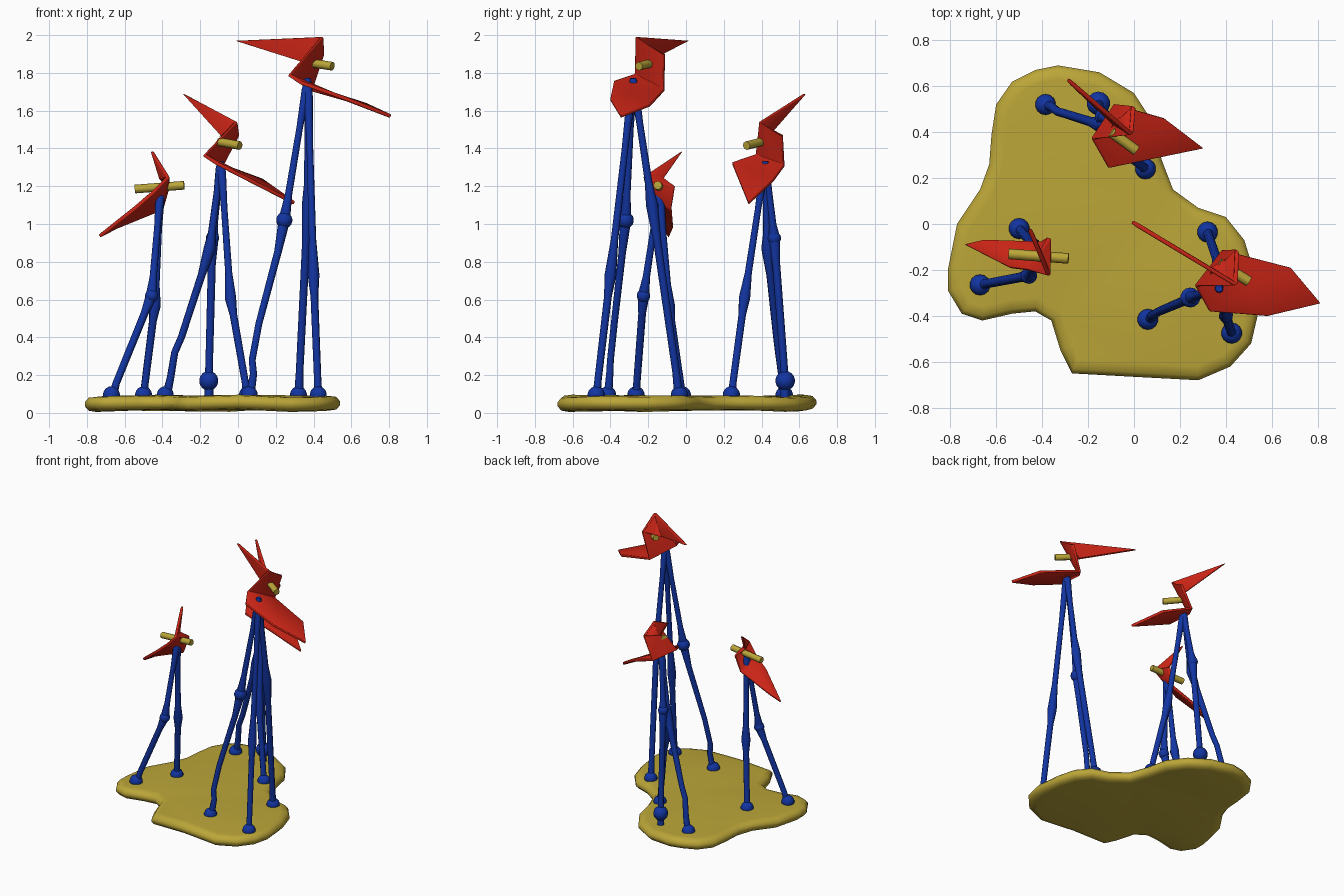
import bpy
import bmesh
from math import radians, sin
from mathutils import Vector

if "Cube" in bpy.data.objects:
    bpy.data.objects.remove(bpy.data.objects["Cube"])


def make_material(name, color):
    material = bpy.data.materials.new(name)
    material.use_nodes = True
    material.diffuse_color = (*color, 1)
    bsdf = next(n for n in material.node_tree.nodes if n.type == "BSDF_PRINCIPLED")
    bsdf.inputs["Base Color"].default_value = (*color, 1)
    return material


GOLD = make_material("gold", (.5, .38, .04))
BLUE = make_material("blue", (.006, .035, .36))
RED = make_material("red", (.6, .018, .008))


def add_mesh(name, mesh, material, angle=40):
    mesh.materials.clear()
    mesh.materials.append(material)
    mesh.shade_smooth()
    mesh.set_sharp_from_angle(angle=radians(angle))
    obj = bpy.data.objects.new(name, mesh)
    bpy.context.collection.objects.link(obj)
    return obj


def from_bmesh(name, bm, material, angle=40):
    bmesh.ops.recalc_face_normals(bm, faces=bm.faces[:])
    mesh = bpy.data.meshes.new(name)
    bm.to_mesh(mesh)
    bm.free()
    return add_mesh(name, mesh, material, angle)


def tube(name, path, material):
    """Round tube through (x, y, z, radius) points."""
    curve = bpy.data.curves.new(name + " path", "CURVE")
    curve.dimensions = "3D"
    curve.bevel_depth = 1
    curve.bevel_resolution = 2
    curve.use_fill_caps = True
    spline = curve.splines.new("POLY")
    spline.points.add(len(path) - 1)
    for point, (x, y, z, radius) in zip(spline.points, path):
        point.co = (x, y, z, 1)
        point.radius = radius
    helper = bpy.data.objects.new(name + " path", curve)
    bpy.context.collection.objects.link(helper)
    bpy.context.view_layer.update()
    graph = bpy.context.evaluated_depsgraph_get()
    mesh = bpy.data.meshes.new_from_object(helper.evaluated_get(graph))
    bpy.data.objects.remove(helper)
    return add_mesh(name, mesh, material, 60)


def ball(name, center, radius):
    bm = bmesh.new()
    bmesh.ops.create_uvsphere(bm, u_segments=14, v_segments=9, radius=radius)
    bmesh.ops.translate(bm, verts=bm.verts[:], vec=center)
    return from_bmesh(name, bm, BLUE, 60)


# Base: rounded, slightly wavy slab
def add_base():
    outline = [Vector(p) for p in (
        (-.33, .69), (-.15, .66), (0, .57), (.09, .43), (.12, .28), (.17, .15),
        (.28, .07), (.4, .03), (.48, -.07), (.52, -.2), (.54, -.39), (.51, -.52),
        (.42, -.62), (.28, -.68), (0, -.665), (-.27, -.65), (-.32, -.55),
        (-.36, -.42), (-.43, -.38), (-.53, -.39), (-.66, -.42), (-.75, -.39),
        (-.81, -.29), (-.81, -.2), (-.77, 0), (-.67, .15), (-.63, .26),
        (-.62, .39), (-.6, .52), (-.53, .62), (-.43, .67))]
    count = len(outline)
    bm = bmesh.new()
    rings = []
    for inset, z in ((.06, .012), (.02, .018), (0, .04), (0, .062), (.02, .085), (.06, .09)):
        ring = []
        for i, p in enumerate(outline):
            along = (outline[(i + 1) % count] - outline[i - 1]).normalized()
            x, y = p + Vector((along.y, -along.x)) * inset
            wave = .007 * sin(9 * x + 2) * sin(8 * y)
            ring.append(bm.verts.new((x, y, z + wave)))
        rings.append(ring)
    for low, high in zip(rings, rings[1:]):
        for i in range(count):
            j = (i + 1) % count
            bm.faces.new((low[i], low[j], high[j], high[i]))
    caps = [bm.faces.new(rings[0]), bm.faces.new(rings[-1])]
    bmesh.ops.triangulate(bm, faces=caps)
    from_bmesh("base", bm, GOLD, 60)


# Head: folded sheet with an upper wing, a middle panel and a lower wing
def add_head(name, tip, crest, rear, fold, left, right, lower_wing, nose):
    bm = bmesh.new()
    t, p, r, m, a, b = [bm.verts.new(c) for c in (tip, crest, rear, fold, left, right)]
    wing = [bm.verts.new(c) for c in lower_wing]
    bm.faces.new((t, p, m))
    bm.faces.new((m, p, r))
    bm.faces.new((p, a, b, r))
    fan = [a] + wing + [b]
    middle = bm.verts.new(sum((v.co for v in fan), Vector()) / len(fan))
    for v, w in zip(fan, fan[1:] + fan[:1]):
        bm.faces.new((v, w, middle))
    head = from_bmesh(name + " head", bm, RED, 30)
    solid = head.modifiers.new("thickness", "SOLIDIFY")
    solid.thickness = .02
    solid.offset = 0
    bevel = head.modifiers.new("soft edges", "BEVEL")
    bevel.width = .005
    bevel.segments = 2
    tube(name + " nose", [(*c, .023) for c in nose], GOLD)


# Leg: hip, bends, swollen knee and a round foot
def add_leg(name, hip, knee, foot, swell, bends=(), foot_z=.095, foot_size=.046):
    hip, knee = Vector(hip), Vector(knee)
    foot = Vector((*foot, foot_z))
    path = [(*hip, .016), (*hip.lerp(knee, .08), .024), (*hip.lerp(knee, .35), .018),
            (*hip.lerp(knee, .82), .02), (*knee, .032)]
    path += [(*knee.lerp(foot, .18), .021)]
    path += [(*bend, .019) for bend in bends]
    path += [(*knee.lerp(foot, .88), .02), (foot.x, foot.y, .06, .025)]
    tube(name, path, BLUE)
    if swell:
        ball(name + " knee", knee, swell)
    ball(name + " foot", foot, foot_size)


add_base()

# Tall figure
add_head("tall", (-.01, .01, 1.97), (.445, -.265, 1.99), (.45, -.115, 1.9),
         (.34, -.2, 1.86), (.27, -.27, 1.79), (.39, -.115, 1.71),
         [(.33, -.38, 1.75), (.58, -.4, 1.66), (.81, -.345, 1.57), (.68, -.19, 1.63)],
         [(.37, -.17, 1.855), (.5, -.25, 1.835)])
tall_hip = (.37, -.28, 1.77)
add_leg("tall left leg", tall_hip, (.245, -.32, 1.02), (.06, -.415), .044,
        [(.11, -.38, .47), (.075, -.4, .28)])
add_leg("tall front leg", tall_hip, (.4, -.4, .73), (.425, -.475), 0)
add_leg("tall back leg", tall_hip, (.37, -.18, 1.1), (.32, -.035), 0)

# Middle figure
add_head("middle", (-.29, .63, 1.69), (-.01, .39, 1.54), (0, .51, 1.47),
         (-.09, .44, 1.47), (-.18, .37, 1.365), (-.08, .52, 1.31),
         [(-.11, .245, 1.32), (.3, .33, 1.11), (.13, .46, 1.23)],
         [(-.1, .4, 1.435), (.01, .32, 1.415)])
middle_hip = (-.09, .42, 1.33)
add_leg("middle left leg", middle_hip, (-.15, .43, .87), (-.385, .52), 0,
        [(-.3, .48, .4), (-.335, .49, .32)])
add_leg("middle back leg", middle_hip, (-.135, .467, .925), (-.155, .525), .036,
        foot_z=.17, foot_size=.052)
add_leg("middle right leg", middle_hip, (-.04, .31, .61), (.05, .24), 0)

# Small figure
add_head("small", (-.455, -.02, 1.385), (-.37, -.225, 1.25), (-.37, -.06, 1.2),
         (-.41, -.12, 1.24), (-.46, -.2, 1.16), (-.4, -.08, 1.08),
         [(-.54, -.19, 1.09), (-.735, -.09, .935), (-.65, -.07, .98)],
         [(-.545, -.13, 1.185), (-.285, -.15, 1.205)])
small_hip = (-.41, -.14, 1.18)
add_leg("small front leg", small_hip, (-.457, -.225, .62), (-.67, -.265), .036)
add_leg("small back leg", small_hip, (-.44, -.09, .57), (-.5, -.02), 0)
